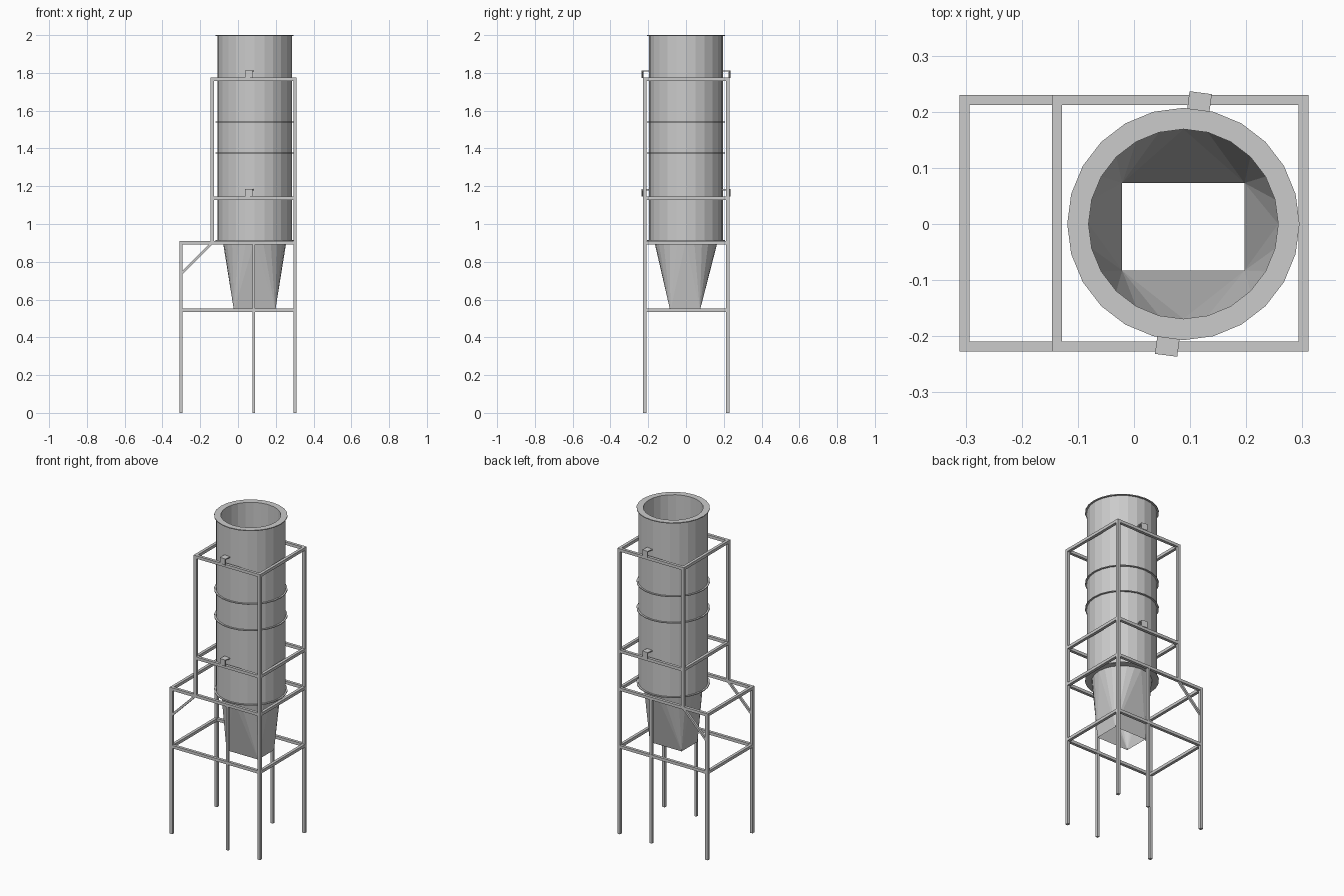
import bpy, bmesh, math
from mathutils import Vector, Matrix

if "Cube" in bpy.data.objects:
    bpy.data.objects.remove(bpy.data.objects["Cube"])

CX = 0.088          # silo axis
SIDES = 24
T = 0.018           # frame tube width
YF, YB = -0.218, 0.221
XL, XM, XP, XR = -0.302, -0.137, 0.083, 0.302


def finish(name, bm, fix=True):
    if fix:
        bmesh.ops.recalc_face_normals(bm, faces=bm.faces)
    me = bpy.data.meshes.new(name)
    bm.to_mesh(me)
    bm.free()
    ob = bpy.data.objects.new(name, me)
    bpy.context.collection.objects.link(ob)
    return ob


def add_box(bm, size, matrix):
    bmesh.ops.create_cube(bm, size=1, matrix=matrix @ Matrix.Diagonal((*size, 1)))


def bar(name, a, b, t=T, extend=0.0):
    """Square tube between two points, lengthened at both ends."""
    a, b = Vector(a), Vector(b)
    d = b - a
    bm = bmesh.new()
    # keep the section square to the world axes
    z = d.normalized()
    y = Vector((0, 1, 0)) if abs(z.y) < 0.9 else Vector((0, 0, 1))
    x = y.cross(z)
    rot = Matrix((x, y, z)).transposed().to_4x4()
    add_box(bm, (t, t, d.length + 2 * extend), Matrix.Translation((a + b) / 2) @ rot)
    return finish(name, bm)


def circle(bm, r, z):
    return [bm.verts.new((CX + r * math.cos(2 * math.pi * i / SIDES),
                          r * math.sin(2 * math.pi * i / SIDES), z)) for i in range(SIDES)]


def tube(name, r_in, r_out, z0, z1):
    """Hollow cylinder from a rectangular section."""
    bm = bmesh.new()
    loops = [circle(bm, r, z) for r, z in
             ((r_in, z0), (r_out, z0), (r_out, z1), (r_in, z1))]
    for k in range(4):
        p, q = loops[k], loops[(k + 1) % 4]
        for i in range(SIDES):
            j = (i + 1) % SIDES
            bm.faces.new((p[i], p[j], q[j], q[i]))
    return finish(name, bm)


# silo body and flanges
tube("silo_body", 0.169, 0.197, 0.911, 1.998)
for name, z in (("bottom_flange", 0.913), ("lower_flange", 1.376),
                ("upper_flange", 1.54), ("top_flange", 1.9975)):
    tube(name, 0.169, 0.207, z - 0.0025, z + 0.0025)

# round-to-rectangle hopper, open at both ends
bm = bmesh.new()
top = circle(bm, 0.169, 0.912)
corners = [bm.verts.new((x, y, 0.54)) for x, y in
           ((0.197, 0.073), (-0.021, 0.073), (-0.021, -0.083), (0.197, -0.083))]
quarter = SIDES // 4
for c in range(4):
    for i in range(c * quarter, (c + 1) * quarter):
        bm.faces.new((top[i], corners[c], top[(i + 1) % SIDES]))
    bm.faces.new((top[(c + 1) * quarter % SIDES], corners[c], corners[(c + 1) % 4]))
finish("hopper", bm)

# posts and diagonal braces on both sides
for side, y in (("front", YF), ("back", YB)):
    for part, x, z0, z1 in (("left_leg", XL, 0, 0.91), ("middle_leg", XP, 0, 0.901),
                            ("right_post", XR, 0, 1.775), ("upper_post", XM, 0.901, 1.775)):
        bar(f"{side}_{part}", (x, y, z0), (x, y, z1), T if part != "middle_leg" else 0.015)
    bar(f"{side}_brace", (XL, y, 0.735), (XM, y, 0.9), 0.013)

# horizontal rails at four levels
for level, z, x0 in (("bottom", 0.543, XL), ("hopper", 0.901, XL),
                     ("middle", 1.137, XM), ("top", 1.766, XM)):
    for side, y in (("front", YF), ("back", YB)):
        bar(f"{level}_{side}_rail", (x0, y, z), (XR, y, z), extend=T / 2)
    for side, x in (("left", x0), ("right", XR)):
        bar(f"{level}_{side}_rail", (x, YF, z), (x, YB, z), extend=T / 2)

# hook brackets resting on the rails
for level, z in (("middle", 1.146), ("top", 1.775)):
    for side, ang in (("front", -7.5), ("back", 172.5)):
        m = Matrix.Translation((CX, 0, z)) @ Matrix.Rotation(math.radians(ang), 4, 'Z')
        bm = bmesh.new()
        add_box(bm, (0.04, 0.042, 0.006), m @ Matrix.Translation((0, -0.215, 0.035)))
        add_box(bm, (0.04, 0.006, 0.034), m @ Matrix.Translation((0, -0.233, 0.016)))
        finish(f"{level}_{side}_bracket", bm)
